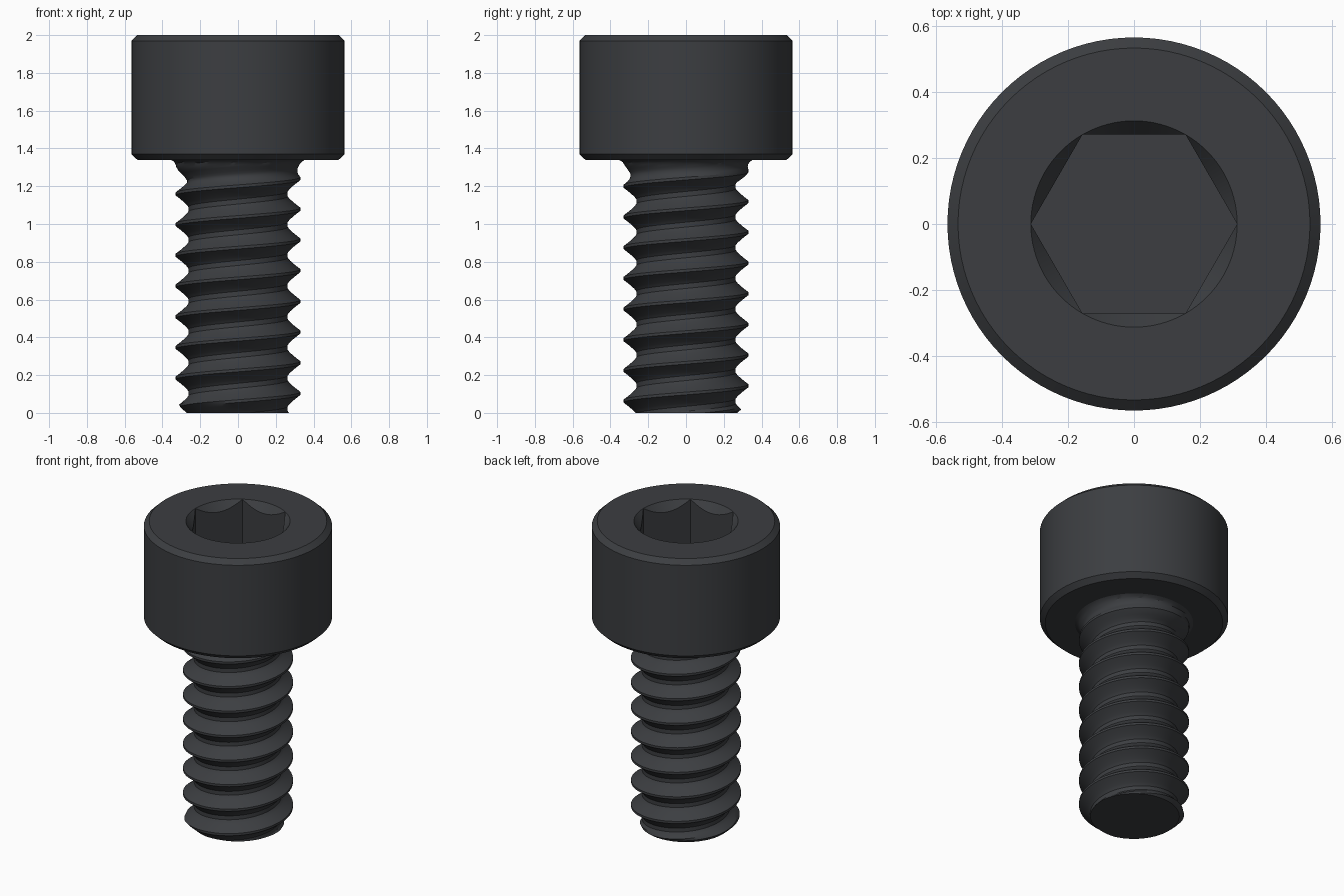
import bpy, bmesh
from math import pi, cos, sin, tau

if "Cube" in bpy.data.objects:
    bpy.data.objects.remove(bpy.data.objects["Cube"])

N = 96                       # segments around
PITCH, CREST_Z = 0.1625, 0.103
CREST, ROOT, NECK = 0.33, 0.263, 1.34

steel = bpy.data.materials.new("dark_steel")
steel.diffuse_color = (0.045, 0.048, 0.053, 1)
steel.use_nodes = True
steel.node_tree.nodes["Principled BSDF"].inputs["Base Color"].default_value = steel.diffuse_color


def finish(name, bm, angle):
    bmesh.ops.remove_doubles(bm, verts=bm.verts, dist=1e-5)
    bmesh.ops.recalc_face_normals(bm, faces=bm.faces)
    mesh = bpy.data.meshes.new(name)
    bm.to_mesh(mesh)
    bm.free()
    mesh.materials.append(steel)
    obj = bpy.data.objects.new(name, mesh)
    bpy.context.collection.objects.link(obj)
    bpy.context.view_layer.objects.active = obj
    obj.select_set(True)
    bpy.ops.object.shade_smooth_by_angle(angle=angle)
    obj.select_set(False)
    return obj


def ring_point(r, a, z):
    return (r * cos(a), r * sin(a), z)


# Head: lathed profile whose socket rows follow a hexagon
SOCKET_R, FLOOR = 0.3125, 1.67


def head_column(a):
    hex_r = SOCKET_R * cos(pi / 6) / cos(a % (pi / 3) - pi / 6)
    lip = 2 - (SOCKET_R - hex_r) * 1.3
    return [(0.355, NECK), (0.533, NECK), (0.565, 1.37), (0.565, 1.97), (0.533, 2),
            (SOCKET_R, 2), (hex_r, lip), (hex_r, FLOOR)]


bm = bmesh.new()
cols = []
for i in range(N):
    a = tau * i / N
    cols.append([bm.verts.new(ring_point(r, a, z)) for r, z in head_column(a)])
for i in range(N):
    c, d = cols[i], cols[(i + 1) % N]
    for j in range(len(c) - 1):
        bm.faces.new((c[j], d[j], d[j + 1], c[j + 1]))
bm.faces.new([c[-1] for c in cols])
finish("socket_head", bm, pi / 7)


# Threaded shank: mesh rows run along the helix so crests stay crisp
OFFSETS = [-0.5, -0.42, -0.36, -0.31, -0.22, -0.13, -0.045,
           0.045, 0.13, 0.22, 0.31, 0.36, 0.42]
J = len(OFFSETS)


def radius(z, a):
    u = abs(((z - CREST_Z) / PITCH - a / tau + 0.5) % 1 - 0.5)
    t = min(max((0.42 - u) / 0.375, 0), 1)
    depth = CREST - ROOT
    r = ROOT + depth * t ** 1.25
    fade = min(max((z - 1.22) / 0.1, 0), 1)          # thread run-out
    r += (CREST - r) * fade
    r = min(r, 0.272 + 1.1 * z)                      # end chamfer
    if z > 1.305:                                    # fillet under the head
        s = (z - 1.305) / (NECK - 1.305)
        r = max(r, 0.32 + 0.035 * s * s)
    return r


bm = bmesh.new()
rows = []
for turn in range(-2, 10):
    for off in OFFSETS:
        row = []
        for i in range(N):
            a = tau * i / N
            z = CREST_Z + PITCH * (turn + off + i / N)
            z = min(max(z, 0), NECK)
            row.append(bm.verts.new(ring_point(radius(z, a), a, z)))
        rows.append(row)


def vert(m, i):
    return rows[m][i] if i < N else rows[m + J][0]


for m in range(len(rows) - J - 1):
    for i in range(N):
        quad = (vert(m, i), vert(m, i + 1), vert(m + 1, i + 1), vert(m + 1, i))
        zs = [v.co.z for v in quad]
        if max(zs) - min(zs) > 1e-6:
            bm.faces.new(quad)
bmesh.ops.remove_doubles(bm, verts=bm.verts, dist=1e-5)
bmesh.ops.delete(bm, geom=[v for v in bm.verts if not v.link_faces], context='VERTS')
# Flat tip
tip = [e for e in bm.edges if e.is_boundary and all(v.co.z < 1e-4 for v in e.verts)]
bmesh.ops.holes_fill(bm, edges=tip, sides=0)
finish("threaded_shank", bm, pi / 6)
